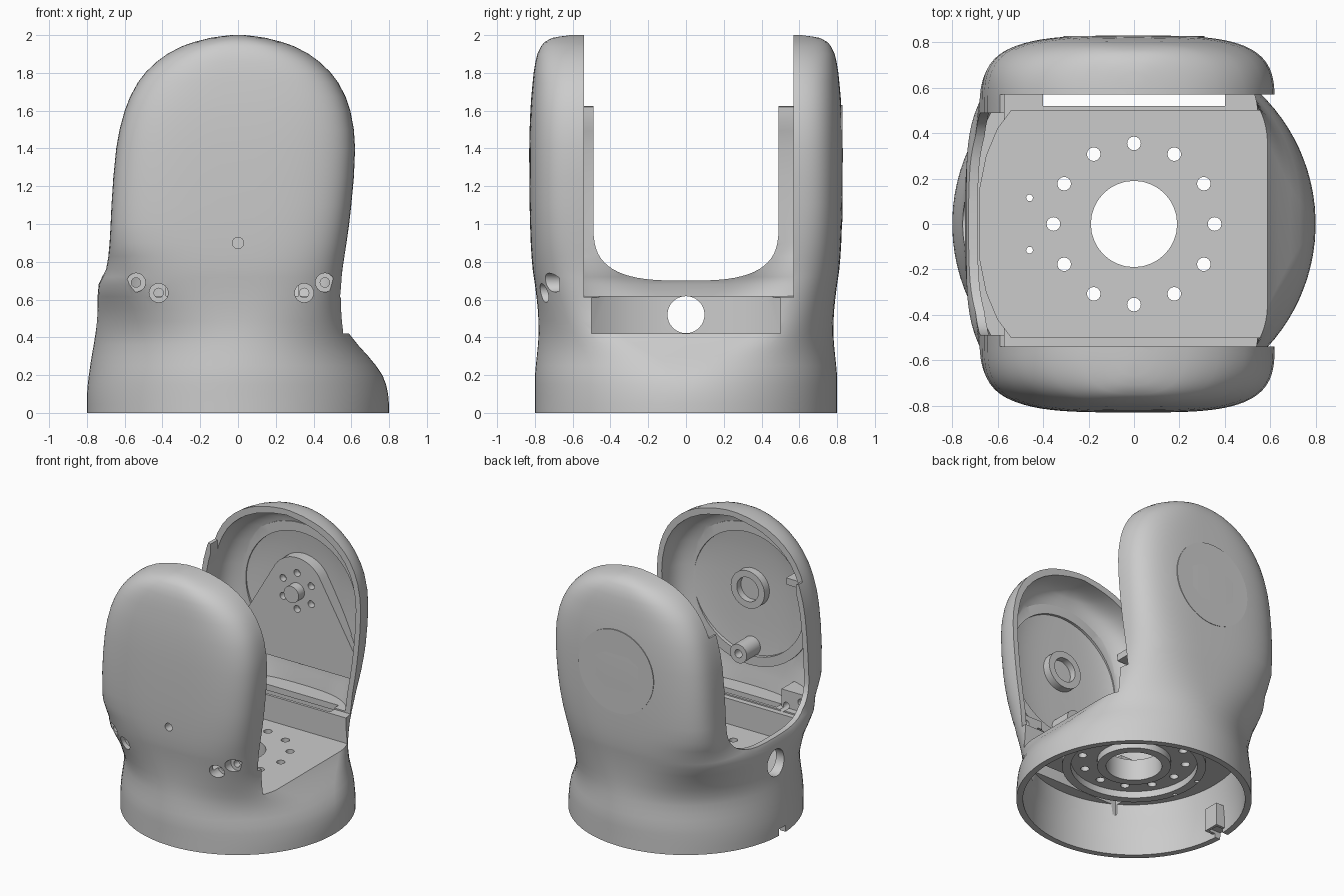
import bpy, bmesh
from math import sin, cos, pi, copysign

if "Cube" in bpy.data.objects:
    bpy.data.objects.remove(bpy.data.objects["Cube"])

# body sections: z, half width right, half width left, half depth, straight side, exponent
ROWS = [(-.1, .8, .8, .8, 0, 2), (0, .8, .8, .8, 0, 2), (.1, .795, .8, .8, 0, 2),
        (.2, .765, .79, .8, .03, 2), (.3, .69, .775, .79, .14, 2), (.42, .588, .755, .78, .35, 2.1),
        (.55, .55, .745, .785, .42, 2.5), (.68, .55, .738, .8, .45, 2.9),
        (.76, .555, .7, .812, .46, 3.1), (.9, .575, .68, .822, .48, 3.4),
        (1.1, .6, .67, .828, .5, 3.6), (1.4, .62, .645, .83, .5, 3.6),
        (1.6, .595, .6, .824, .5, 3.5), (1.75, .53, .53, .812, .5, 3.3),
        (1.86, .43, .43, .797, .5, 3.1), (1.94, .3, .3, .768, .5, 2.8),
        (1.985, .15, .15, .71, .5, 2.4), (2, .04, .04, .61, .5, 2)]


def slope(i, k):
    a, b = ROWS[max(i - 1, 0)], ROWS[min(i + 1, len(ROWS) - 1)]
    return (b[k] - a[k]) / (b[0] - a[0])


def section(z):
    i = max(j for j in range(len(ROWS) - 1) if ROWS[j][0] <= z + 1e-6)
    a, b = ROWS[i], ROWS[i + 1]
    h = b[0] - a[0]
    t = (z - a[0]) / h
    return [(2*t**3 - 3*t*t + 1)*a[k] + (t**3 - 2*t*t + t)*h*slope(i, k)
            + (3*t*t - 2*t**3)*b[k] + (t**3 - t*t)*h*slope(i + 1, k) for k in range(1, 6)]


def body_loft(z0, z1, wall=0, count=96):
    zs = {z0, z1}
    for a, b in zip(ROWS, ROWS[1:]):
        zs |= {z for z in (a[0], (a[0] + b[0]) / 2, b[0]) if z0 < z < z1}
    loops = []
    for z in sorted(zs):
        xr, xl, y, c, n = section(z)
        c = max(c, 0)
        cl = c * min(max((z - .56) / .32, 0), 1)       # the rear wall stays round
        zz = 1.4 + (z - 1.4) * (.6 - wall) / .6 if z > 1.4 else z
        loop = []
        for i in range(count):
            a = (i + .5) * 2 * pi / count
            co, si = cos(a), sin(a)
            hx, s = (xr, c) if co > 0 else (xl, cl)
            loop.append((copysign(max(hx - wall, .02) * abs(co)**(2/n), co),
                         copysign(s + (y - wall - s) * abs(si)**(2/n), si), zz))
        loops.append(loop)
    return loft(loops)


def loft(loops, cyclic=False):
    n, m = len(loops[0]), len(loops)
    faces = [[j*n + i, j*n + (i+1) % n, (j+1) % m*n + (i+1) % n, (j+1) % m*n + i]
             for j in range(m if cyclic else m - 1) for i in range(n)]
    if not cyclic:
        faces += [list(range(n))[::-1], list(range((m-1)*n, m*n))]
    return [v for l in loops for v in l], faces


def place(pts, axis, w):
    return [{'X': (w, u, v), 'Y': (u, w, v), 'Z': (u, v, w)}[axis] for u, v in pts]


def prism(pts, axis, a, b):
    return loft([place(pts, axis, a), place(pts, axis, b)])


def circle(u, v, r, n=32, a0=0, a1=2*pi):
    return [(u + r*cos(a0 + (a1-a0)*i/n), v + r*sin(a0 + (a1-a0)*i/n)) for i in range(n)]


def rect(u0, u1, v0, v1):
    return [(u0, v0), (u1, v0), (u1, v1), (u0, v1)]


def cyl(u, v, r, axis, a, b, n=32):
    return prism(circle(u, v, r, n), axis, a, b)


def tube(u, v, r0, r1, axis, a, b, n=64):
    return loft([place(circle(u, v, r, n), axis, w) for r, w in ((r0, a), (r1, a), (r1, b), (r0, b))], True)


def make(name, *parts):
    bm = bmesh.new()
    for verts, faces in parts:
        vs = [bm.verts.new(v) for v in verts]
        for f in faces:
            bm.faces.new([vs[i] for i in f])
    bmesh.ops.recalc_face_normals(bm, faces=bm.faces)
    me = bpy.data.meshes.new(name)
    bm.to_mesh(me)
    bm.free()
    ob = bpy.data.objects.new(name, me)
    bpy.context.collection.objects.link(ob)
    return ob


def subtract(ob, cutter):
    mod = ob.modifiers.new('cut', 'BOOLEAN')
    mod.operation, mod.solver, mod.object = 'DIFFERENCE', 'EXACT', cutter
    bpy.context.view_layer.objects.active = ob
    bpy.ops.object.modifier_apply(modifier=mod.name)
    bpy.data.objects.remove(cutter)


def cut(ob, *parts):
    subtract(ob, make('cutter', *parts))


def smooth(ob):
    bpy.ops.object.select_all(action='DESELECT')
    ob.select_set(True)
    bpy.context.view_layer.objects.active = ob
    bpy.ops.object.shade_smooth_by_angle()


AXZ = 1.34                                   # joint axis height
SCREWS = [(-.54, .69), (-.42, .635), (.46, .69), (.35, .635)]
body = make('fork_housing', body_loft(0, 2))

# arm cavity, leaving mounting plate, bearing ring, screw bosses and clips solid
arms = make('arm_cavity', body_loft(.62, 2, .04))
plate = circle(0, AXZ + .03, .22, 16, pi * .15, pi * .85) + [(-.5, .95), (-.5, .8), (.5, .8), (.5, .95)]
cut(arms, prism(plate, 'Y', .70, .9), cyl(0, AXZ, .14, 'Y', -.9, -.73), cyl(0, .9, .07, 'Y', -.9, -.62))
cut(arms, *[prism(rect(x - .1, x + .1, .5, .75), 'Y', -.9, -.59) for x in (-.48, .42)],
    prism(rect(-.8, -.44, 1.56, 1.61), 'Y', -.7, -.56))
cut(arms, tube(0, 1.3, .46, .53, 'Y', -.9, -.75), tube(0, 1.3, .46, .53, 'Y', .75, .9))
subtract(body, arms)

# base cavity, leaving the flange under the floor and the key block
base = make('base_cavity', body_loft(-.1, .38, .045))
cut(base, cyl(0, 0, .49, 'Z', .26, .6, 64))
cut(base, prism(rect(-.9, -.68, -.06, .06), 'Z', .03, .2))
subtract(body, base)
cut(body, tube(0, 0, .25, .43, 'Z', .2, .31))

# opening between the arms, with a rounded dip in the rear wall
floor = [(1, -.5), (1, .5), (-.54, .5), (-.6, .42), (-.65, .3), (-.68, .15),
         (-.68, -.15), (-.65, -.3), (-.6, -.42), (-.54, -.5)]
cut(body, prism(floor, 'Z', .42, 2.3))
cut(body, prism([(-.57, .61), (1, .61), (1, 2.3), (-1, 2.3), (-1, 1.73), (-.57, 1.62)], 'Y', -.54, .57))
u = [(copysign(.49 * abs(cos(a))**(2/3), cos(a)), 1 - .3 * sin(a)**(2/3))
     for a in [pi * i / 32 for i in range(1, 32)]]
cut(body, prism([(.49, 2.3), (.49, 1)] + u + [(-.49, 1), (-.49, 2.3)], 'X', -1, 1))

# pockets and slots below the arm shelves
cut(body, *[prism(rect(-.38, .38, *sorted((s*.54, s*.65))), 'Z', .3, .575) for s in (1, -1)])
cut(body, prism(rect(-.4, .4, .52, .62), 'Z', .3, .7), prism(rect(-.36, .36, -.62, -.56), 'Z', .3, .69))

# floor holes, cable hole and rim notch
cut(body, cyl(0, 0, .19, 'Z', .1, .5),
    *[cyl(.355*cos(i*pi/6), .355*sin(i*pi/6), .03, 'Z', .1, .5, 16) for i in range(12)],
    *[cyl(-.46, y, .015, 'Z', .1, .5, 12) for y in (-.115, .115)],
    cyl(0, .52, .098, 'X', -.9, -.6),
    prism(rect(-.9, -.7, -.04, .04), 'Z', -.05, .05))

# screw counterbores, bearing bore and plate holes
cut(body, *[cyl(x, z, .05, 'Y', -1, -.67, 24) for x, z in SCREWS],
    cyl(0, .9, .03, 'Y', -1, -.55, 20), cyl(0, AXZ, .09, 'Y', -.78, -.6),
    *[cyl(.135*cos(i*pi/3 + pi/6), AXZ + .135*sin(i*pi/3 + pi/6), .026, 'Y', .6, .75, 16) for i in range(6)])
cut(body, *[cyl(x, z, .025, 'Y', -.8, -.5, 16) for x, z in SCREWS])
smooth(body)

# motor shaft and flush rear cap
smooth(make('motor_shaft', cyl(0, AXZ, .062, 'Y', .63, .71)))
smooth(make('rear_cap', cyl(0, 1.32, .31, 'Y', .80, .829, 64)))
